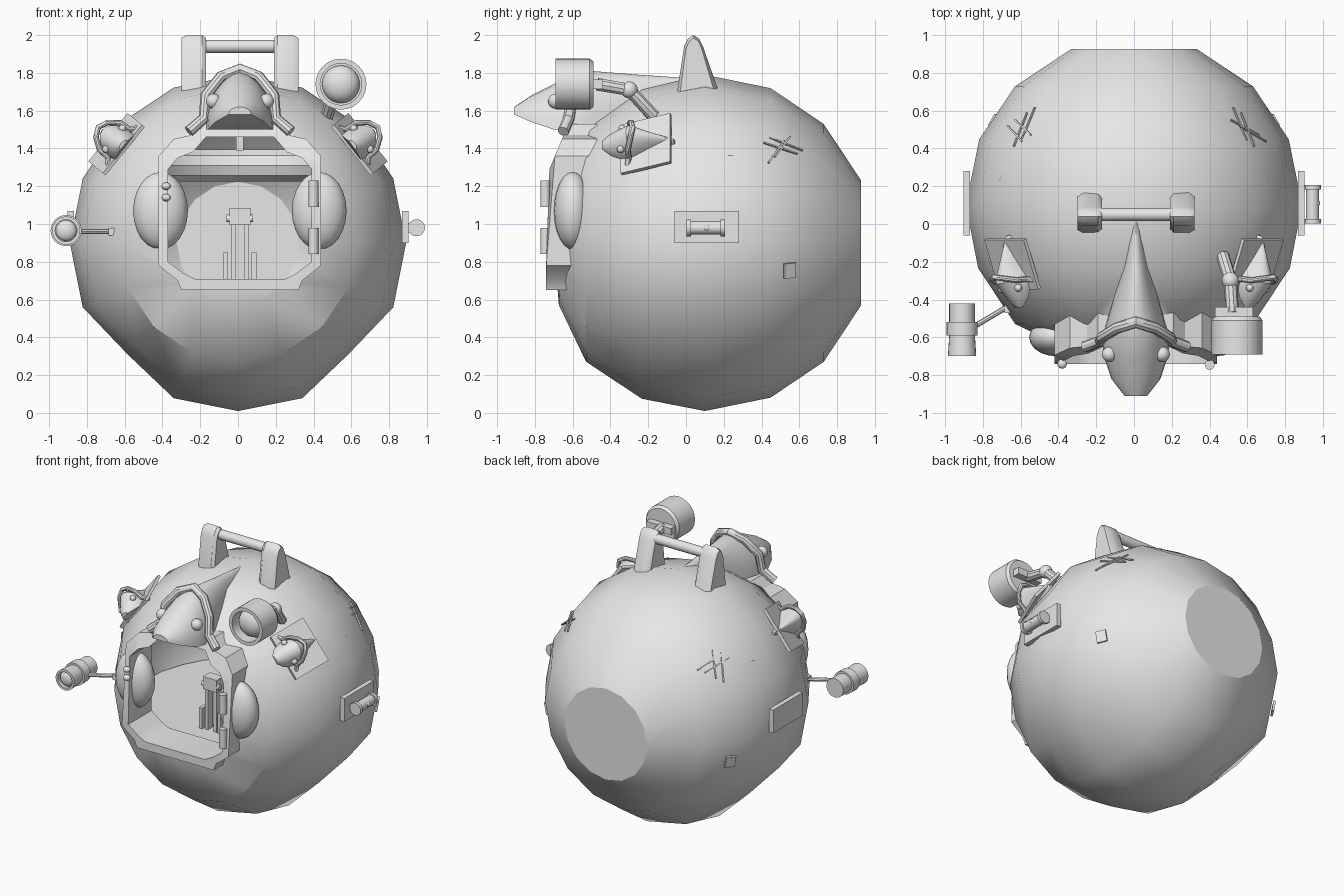
import bpy, bmesh
from math import sin, cos, pi, radians
from mathutils import Vector, Matrix

old = bpy.data.objects.get("Cube")
if old:
    bpy.data.objects.remove(old, do_unlink=True)

metal = bpy.data.materials.new("grey_metal")
metal.use_nodes = True
GREY = (0.8, 0.8, 0.8, 1)
metal.diffuse_color = GREY
metal.node_tree.nodes["Principled BSDF"].inputs["Base Color"].default_value = GREY

CENTRE = Vector((0, 0.1, 0.9))


def activate(ob):
    bpy.ops.object.select_all(action='DESELECT')
    ob.select_set(True)
    bpy.context.view_layer.objects.active = ob


def smooth(ob):
    activate(ob)
    bpy.ops.object.shade_smooth_by_angle(angle=radians(32))


def finish(name, bm):
    bmesh.ops.remove_doubles(bm, verts=bm.verts, dist=0.0001)
    bmesh.ops.recalc_face_normals(bm, faces=bm.faces)
    me = bpy.data.meshes.new(name)
    bm.to_mesh(me)
    bm.free()
    me.materials.append(metal)
    ob = bpy.data.objects.new(name, me)
    bpy.context.collection.objects.link(ob)
    smooth(ob)
    return ob


def loft(name, rings, caps=True, loop=False, matrix=Matrix()):
    """Skin a list of closed point rings."""
    bm = bmesh.new()
    rows = [[bm.verts.new(matrix @ Vector(p)) for p in ring] for ring in rings]
    n = len(rows[0])
    pairs = list(zip(rows, rows[1:])) + ([(rows[-1], rows[0])] if loop else [])
    for a, b in pairs:
        for i in range(n):
            j = (i + 1) % n
            bm.faces.new((a[i], a[j], b[j], b[i]))
    if caps and not loop:
        bm.faces.new(rows[0])
        bm.faces.new(rows[-1])
    return finish(name, bm)


def lathe(name, profile, centre, n=24):
    """Turn (radius, y) points around an axis parallel to y."""
    cx, cy, cz = centre
    rings = [[(cx + r * sin(2 * pi * i / n), cy + y, cz + r * cos(2 * pi * i / n))
              for i in range(n)] for r, y in profile]
    return loft(name, rings, caps=profile[0][0] > 0)


def rod(name, a, b, r, n=16):
    a, b = Vector(a), Vector(b)
    turn = (b - a).to_track_quat('Z', 'Y').to_matrix().to_4x4()
    bm = bmesh.new()
    bmesh.ops.create_cone(bm, cap_ends=True, segments=n, radius1=r, radius2=r,
                          depth=(b - a).length, matrix=Matrix.Translation((a + b) / 2) @ turn)
    return finish(name, bm)


def ball(name, pos, size):
    bm = bmesh.new()
    bmesh.ops.create_uvsphere(bm, u_segments=20, v_segments=12, radius=1,
                              matrix=Matrix.Translation(pos) @ Matrix.Diagonal((*size, 1)))
    return finish(name, bm)


def box(name, pos, size, matrix=None):
    bm = bmesh.new()
    place = Matrix.Translation(pos) if matrix is None else matrix
    bmesh.ops.create_cube(bm, size=1, matrix=place @ Matrix.Diagonal((*size, 1)))
    return finish(name, bm)


def pipe(name, pts, r):
    cu = bpy.data.curves.new(name, 'CURVE')
    cu.dimensions = '3D'
    cu.bevel_depth, cu.bevel_resolution, cu.use_fill_caps = r, 3, True
    sp = cu.splines.new('POLY')
    sp.points.add(len(pts) - 1)
    for p, co in zip(sp.points, pts):
        p.co = (*co, 1)
    cu.materials.append(metal)
    ob = bpy.data.objects.new(name, cu)
    bpy.context.collection.objects.link(ob)
    activate(ob)
    bpy.ops.object.convert(target='MESH')
    smooth(bpy.context.view_layer.objects.active)


def hull_plate(name, direction, size, roll=0, lift=0.88):
    """Lay a thin box on the hull, its width running along y."""
    n = Vector(direction).normalized()
    t = (Vector((0, 1, 0)) - n * n.y).normalized()
    m = Matrix((t, n.cross(t), n)).transposed().to_4x4()
    box(name, None, size, Matrix.Translation(CENTRE + n * lift) @ m @ Matrix.Rotation(roll, 4, 'Z'))


# Hull: faceted shell with a flat back
steps = [(22, .89), (45, .89), (67, .89), (90, .89), (112, .89), (135, .89), (157, .84), (180, .8)]
hull = lathe("hull", [(r * sin(radians(a)), r * cos(radians(a))) for a, r in steps], CENTRE, 16)
for v in hull.data.vertices:
    # flattened lower flanks
    if abs(v.co.y - 0.1) < 0.35 and abs(abs(v.co.x) + v.co.z - 0.9) < 0.1 and v.co.z < 0.5:
        v.co.x *= 0.93
        v.co.z += 0.04
smooth(hull)

# Door frame and the opening behind it
outer = [(.31, .65), (.33, .70), (.43, .78), (.43, 1.36), (.35, 1.45), (.26, 1.47), (.20, 1.53)]
inner = [(.24, .71), (.30, .74), (.38, .80), (.38, 1.29), (.33, 1.35), (.25, 1.38), (.18, 1.46)]
middle = [((a + c) / 2, (b + d) / 2) for (a, b), (c, d) in zip(outer, inner)]


def outline(half, y, bend=0):
    full = half + [(-x, z) for x, z in reversed(half)]
    return [(x + .01, y + bend * max(0, z - 1.25), z) for x, z in full]


cutter = loft("opening_cutter", [outline(middle, -1.2), outline(middle, -.35)])
shell = hull.modifiers.new("shell", 'SOLIDIFY')
shell.thickness = 0.03
cut = hull.modifiers.new("opening", 'BOOLEAN')
cut.object, cut.operation, cut.solver = cutter, 'DIFFERENCE', 'EXACT'
activate(hull)
for m in ("shell", "opening"):
    bpy.ops.object.modifier_apply(modifier=m)
bpy.data.objects.remove(cutter, do_unlink=True)
smooth(hull)
loft("door_frame", [outline(outer, -.47), outline(outer, -.74, .42),
                    outline(inner, -.74, .42), outline(inner, -.47)], loop=True)
for z in (.91, 1.16):
    rod("hinge", (.40, -.745, z - .07), (.40, -.745, z + .07), .026)
for z in (1.14, 1.2):
    ball("latch_knob", (-.38, -.74, z), (.025, .025, .02))
for s in (1, -1):
    ball("side_bulge", (.01 + s * .42, -.6, 1.07), (.145, .1, .205))

# Cabin: floor, curved bench, control column
rod("cabin_floor", (0, .1, .67), (0, .1, .70), .8, 32)
arc = [radians(a) for a in range(-20, 201, 10)]
pipe("curved_bench", [(.65 * cos(a), .1 + .65 * sin(a), 1.31) for a in arc], .09)
box("control_head", (.01, -.3, 1.04), (.11, .08, .09))
rod("control_axle", (-.06, -.32, 1.03), (.08, -.32, 1.03), .02)
for s in (1, -1):
    box("control_rail", (.01 + s * .035, -.3, .86), (.025, .06, .32))
    box("control_brace", (.01 + s * .075, -.3, .77), (.025, .08, .16))
box("roof_hook", (.01, -.5, 1.44), (.04, .06, .1))

# Carrying handle
post = [(-.05, 1.68), (-.01, 1.94), (.01, 1.98), (.04, 2.0), (.07, 1.98), (.09, 1.94), (.18, 1.68)]
for s in (1, -1):
    rings = []
    for x, k in ((.18, .85), (.2, 1), (.28, 1), (.31, .85)):
        rings.append([(.01 + s * x, .05 + (y - .05) * k, z - (1 - k) * .1) for y, z in post])
    loft("handle_post", rings)
rod("handle_bar", (-.2, .05, 1.94), (.22, .05, 1.94), .035)

# Fish heads: arched body, collar and eyes; forward is local -y
body = [(.65, .02, .16, .27), (.35, .08, .10, .29), (.1, .15, 0, .31), (0, .18, 0, .29),
        (-.1, .17, 0, .24), (-.22, .13, .04, .18), (-.31, .06, .08, .12)]
collar = [(-.27, -.05, -.01), (-.19, -.02, .06), (-.18, 0, .18), (-.1, .05, .28)]


def fish(name, matrix, scale, tail=1.0, drop=0.0):
    rings = []
    for y, w, zb, zt in body:
        d = drop * max(0, y)
        y *= tail if y > 0 else 1
        rings.append([(w * cos(pi * i / 12), y, zb + (zt - zb) * sin(pi * i / 12) - d)
                      for i in range(13)])
    loft(name + "_body", rings, matrix=matrix)
    path = collar + [(0, .08, .32)] + [(-x, y, z) for x, y, z in reversed(collar)]
    pipe(name + "_collar", [matrix @ Vector(p) for p in path], .03 * scale)
    for s in (1, -1):
        ball(name + "_eye", matrix @ Vector((s * .14, -.09, .15)), [.04 * scale] * 3)


fish("top_fish", Matrix.Translation((.01, -.6, 1.5)), 1)
for s in (1, -1):
    up = Vector((s * .74, -.25, .6)).normalized()
    back = Vector((-s * .1, .95, -.15))
    back = (back - up * back.dot(up)).normalized()
    turn = Matrix((back.cross(up), back, up)).transposed().to_4x4()
    fish("side_fish", Matrix.Translation((s * .61, -.28, 1.41)) @ turn @ Matrix.Scale(.5, 4),
         .5, .7, .35)
    hull_plate("fish_plate", (s * .64, -.31, .52), (.28, .33, .02), 0, .885)

# Large lamp on a bent arm
lamp = (.545, -.69, 1.74)
lathe("large_lamp", [(0, .2), (.12, .2), (.135, .18), (.135, 0), (.11, 0), (.11, .09), (0, .09)], lamp)
ball("large_lamp_lens", (.545, -.61, 1.74), (.1, .07, .1))
box("lamp_bracket", (.53, -.47, 1.74), (.2, .06, .05))
pipe("lamp_arm", [(.52, -.47, 1.74), (.51, -.3, 1.71), (.47, -.17, 1.57)], .035)
ball("lamp_elbow", (.51, -.3, 1.71), (.045, .045, .045))

# Small lamp on a thin side rod
lathe("small_lamp", [(0, .28), (.068, .28), (.068, .18), (.082, .18), (.082, .11), (.068, .11),
                     (.075, 0), (.058, 0), (.058, .03), (0, .03)], (-.91, -.7, .965))
ball("small_lamp_lens", (-.91, -.67, .965), (.055, .03, .055))
rod("small_lamp_rod", (-.85, -.545, .96), (-.64, -.42, .96), .014, 8)
box("rod_mount", (-.665, -.45, .96), (.04, .04, .04))

# Side plates, roller, patches and scored marks
for s in (1, -1):
    box("side_plate", (s * .885, .11, .985), (.035, .34, .17))
    hull_plate("patch", (s * .76, .46, -.15), (.07, .08, .015))
    for roll, shift in ((0, 0), (0, .06), (1.1, .02), (1.1, -.04)):
        hull_plate("scored_mark", (s * .6, .4 + shift, .5 + shift), (.2, .009, .009), roll)
rod("roller", (.945, .02, .98), (.945, .19, .98), .035)
for y in (.015, .195):
    rod("roller_end", (.945, y - .012, .98), (.945, y + .012, .98), .045)
    box("roller_bracket", (.915, y, .98), (.05, .02, .05))
ball("roller_knob", (.965, .11, .98), (.02, .02, .02))
